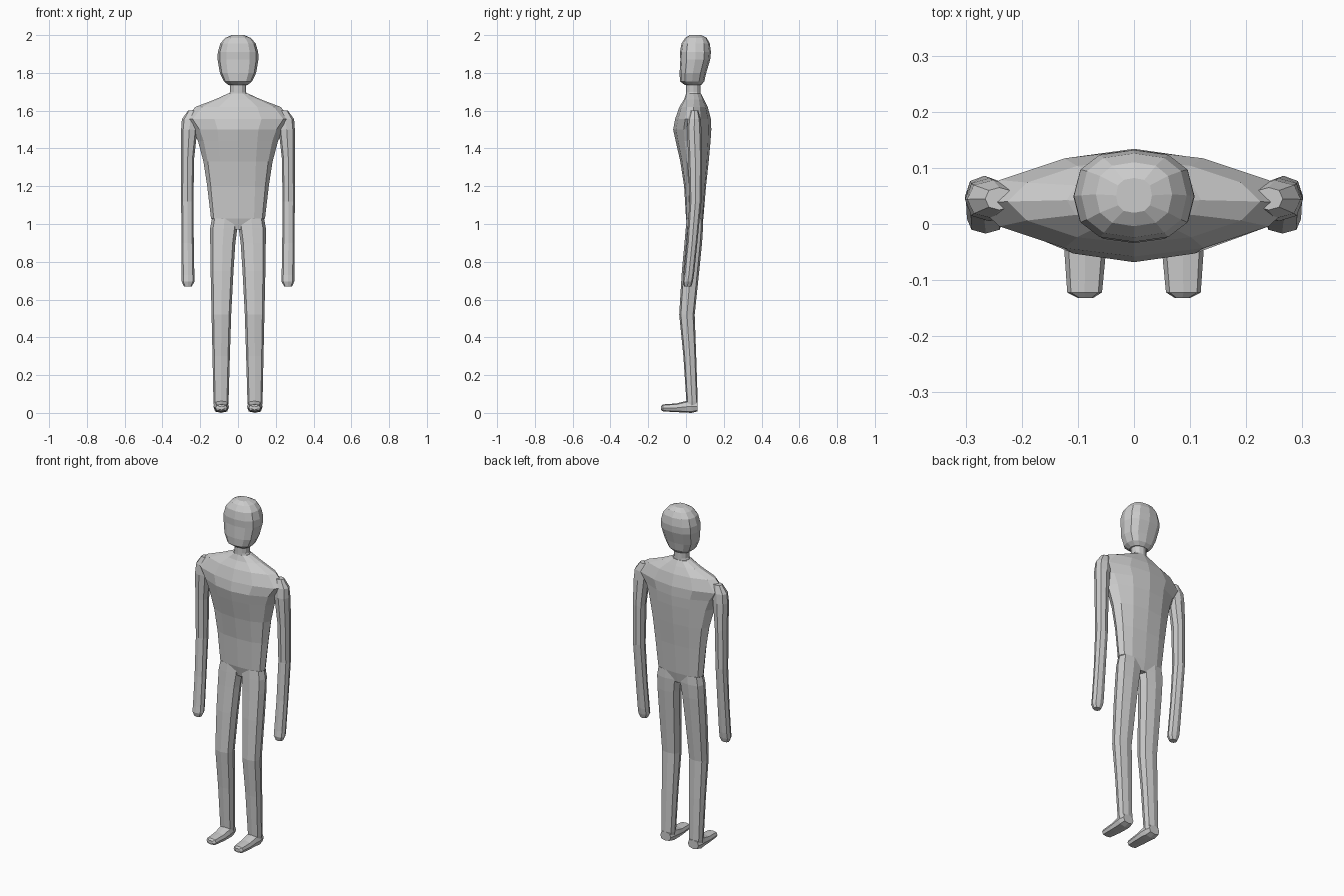
import bpy, bmesh
from math import cos, sin, pi


def ring(x0, x1, y0, y1, z, n=8, p=1.0, turn=0.0):
    """Horizontal rounded cross-section filling the given x and y extents."""
    pts = []
    for i in range(n):
        a = 2 * pi * i / n + turn
        c, s = cos(a), sin(a)
        cx = (abs(c) ** p) * (1 if c > 0 else -1)
        sy = (abs(s) ** p) * (1 if s > 0 else -1)
        pts.append(((x0 + x1) / 2 + cx * (x1 - x0) / 2,
                    (y0 + y1) / 2 + sy * (y1 - y0) / 2, z))
    return pts


def upright(x0, x1, z0, z1, y):
    """Vertical cross-section facing the front."""
    return [(x, y, zz) for x, zz, _ in ring(x0, x1, z0, z1, 0, 8, 0.7)]


def loft(name, rings, mirror=False):
    """Skin a stack of rings into a closed faceted body."""
    bm = bmesh.new()
    vs = [[bm.verts.new(p) for p in r] for r in rings]
    n = len(vs[0])
    for a, b in zip(vs, vs[1:]):
        for i in range(n):
            j = (i + 1) % n
            bm.faces.new((a[i], a[j], b[j], b[i]))
    bm.faces.new(vs[0][::-1])
    bm.faces.new(vs[-1])
    bmesh.ops.recalc_face_normals(bm, faces=bm.faces)
    me = bpy.data.meshes.new(name)
    bm.to_mesh(me)
    bm.free()
    ob = bpy.data.objects.new(name, me)
    bpy.context.collection.objects.link(ob)
    if mirror:
        ob.modifiers.new("mirror", 'MIRROR')
    return ob


# Torso: half width, front y, back y, z, roundness
torso = [
    (0.070, 0.015, 0.080, 0.97, 0.8),
    (0.143, 0.000, 0.092, 1.03, 0.75),
    (0.163, -0.010, 0.106, 1.20, 0.85),
    (0.183, -0.030, 0.120, 1.33, 0.95),
    (0.212, -0.055, 0.130, 1.44, 1.05),
    (0.240, -0.068, 0.134, 1.50, 1.15),
    (0.285, -0.058, 0.132, 1.555, 1.2),
    (0.225, -0.035, 0.115, 1.62, 1.15),
    (0.120, -0.010, 0.095, 1.66, 1.0),
    (0.055, 0.000, 0.080, 1.69, 1.0),
]
loft("torso", [ring(-w, w, f, b, z, 12, p) for w, f, b, z, p in torso])

# Neck
loft("neck", [ring(-w, w, 0.0, 0.078, z, 12)
              for w, z in ((0.055, 1.67), (0.042, 1.70), (0.045, 1.76))])

# Head
head = [
    (0.050, -0.005, 0.080, 1.735),
    (0.075, -0.032, 0.097, 1.755),
    (0.096, -0.034, 0.107, 1.80),
    (0.108, -0.030, 0.128, 1.87),
    (0.107, -0.032, 0.132, 1.91),
    (0.094, -0.024, 0.126, 1.955),
    (0.068, -0.004, 0.110, 1.985),
    (0.032, 0.020, 0.082, 2.00),
]
loft("head", [ring(-w, w, f, b, z, 12, 0.8) for w, f, b, z in head])

# Arms with closed mitten hands
arm = [
    (0.215, 0.265, 0.025, 0.065, 1.60),
    (0.205, 0.297, 0.010, 0.078, 1.555),
    (0.215, 0.301, 0.005, 0.082, 1.50),
    (0.232, 0.301, 0.012, 0.086, 1.35),
    (0.236, 0.301, 0.018, 0.082, 1.12),
    (0.234, 0.299, 0.005, 0.060, 0.90),
    (0.231, 0.298, -0.012, 0.042, 0.73),
    (0.231, 0.298, -0.017, 0.036, 0.695),
    (0.244, 0.286, -0.010, 0.028, 0.67),
]
loft("arm", [ring(*r, 8, 0.85) for r in arm], True)

# Legs
leg = [
    (0.003, 0.138, 0.004, 0.088, 1.03),
    (0.003, 0.147, -0.001, 0.090, 0.98),
    (0.014, 0.147, -0.008, 0.085, 0.90),
    (0.024, 0.145, -0.022, 0.070, 0.75),
    (0.036, 0.140, -0.036, 0.046, 0.52),
    (0.043, 0.135, -0.014, 0.054, 0.30),
    (0.050, 0.130, 0.002, 0.062, 0.06),
    (0.054, 0.126, 0.004, 0.060, 0.02),
]
loft("leg", [ring(*r, 8, 0.7) for r in leg], True)

# Feet
foot = [
    (0.056, 0.124, 0.008, 0.060, 0.062),
    (0.050, 0.130, 0.000, 0.068, 0.030),
    (0.048, 0.126, 0.002, 0.062, -0.005),
    (0.050, 0.124, 0.004, 0.050, -0.050),
    (0.057, 0.119, 0.008, 0.045, -0.122),
    (0.073, 0.100, 0.016, 0.036, -0.132),
]
loft("foot", [upright(*r) for r in foot], True)
